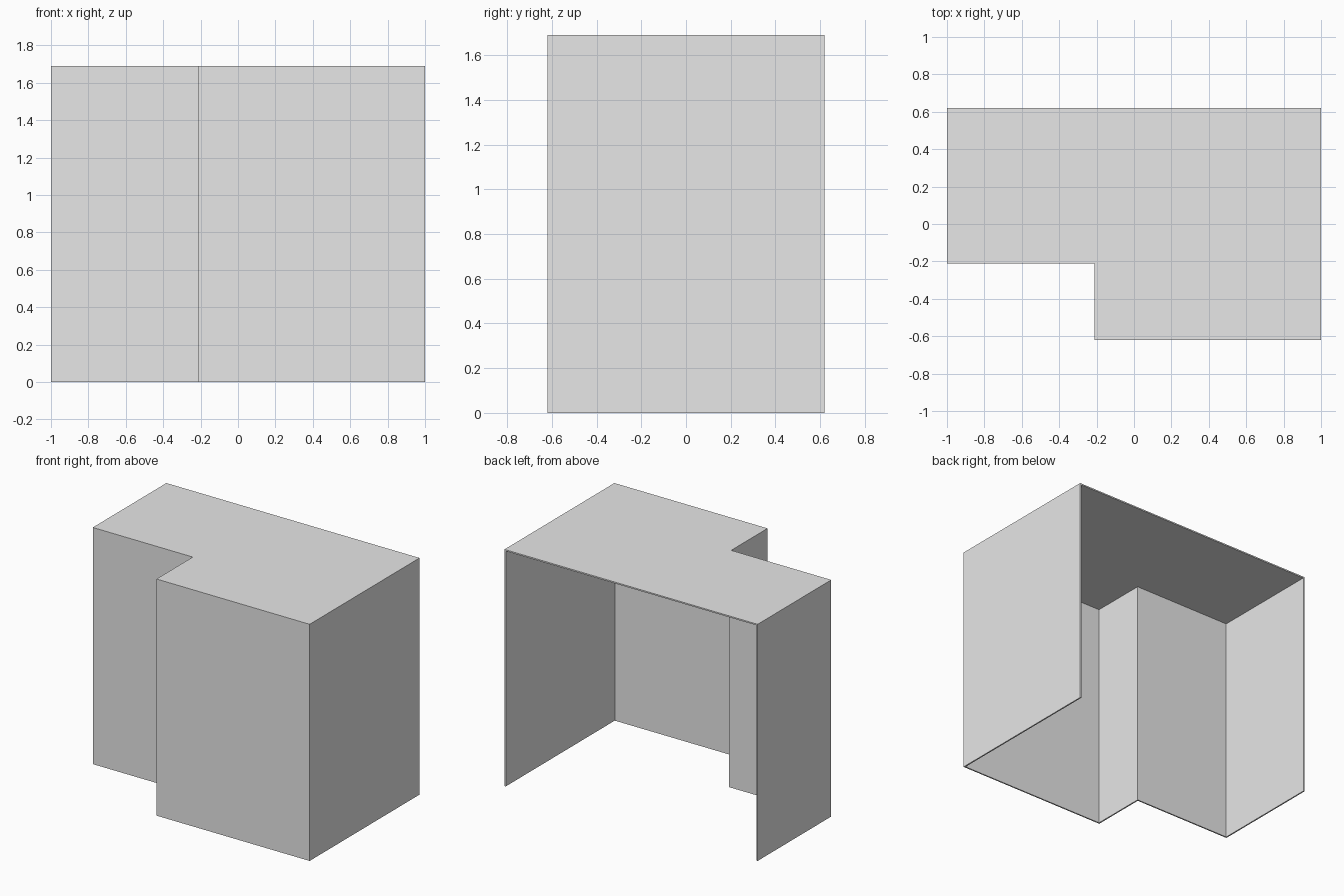
import bpy
import bmesh

cube = bpy.data.objects.get("Cube")
if cube:
    bpy.data.objects.remove(cube, do_unlink=True)

HEIGHT = 1.69
WALL = 0.01

grey = bpy.data.materials.new("light grey")
grey.use_nodes = True
colour = (0.8, 0.8, 0.8, 1)
grey.diffuse_color = colour
grey.node_tree.nodes["Principled BSDF"].inputs["Base Color"].default_value = colour


def extrude_outline(name, outline, bottom, top):
    """Make a flat-shaded prism from a counter-clockwise plan outline."""
    bm = bmesh.new()
    base = bm.faces.new([bm.verts.new((x, y, bottom)) for x, y in outline])
    raised = bmesh.ops.extrude_face_region(bm, geom=[base])["geom"]
    verts = [v for v in raised if isinstance(v, bmesh.types.BMVert)]
    bmesh.ops.translate(bm, verts=verts, vec=(0, 0, top - bottom))
    bmesh.ops.recalc_face_normals(bm, faces=bm.faces)
    mesh = bpy.data.meshes.new(name)
    bm.to_mesh(mesh)
    bm.free()
    mesh.materials.append(grey)
    obj = bpy.data.objects.new(name, mesh)
    bpy.context.collection.objects.link(obj)
    return obj


# Stepped plan, running along the front from the right back corner
# to the left back corner; the back stays open
right, step, left = -1.0, -0.21, 1.0
front, recess, back = -0.62, -0.21, 0.62
outer = [(right, back), (right, recess), (step, recess),
         (step, front), (left, front), (left, back)]
inner = [(right + WALL, back), (right + WALL, recess + WALL),
         (step + WALL, recess + WALL), (step + WALL, front + WALL),
         (left - WALL, front + WALL), (left - WALL, back)]

# Thin walls, open at the back and underneath
extrude_outline("stepped_walls", outer + inner[::-1], 0, HEIGHT - WALL)

# Flat top panel
extrude_outline("top_panel", outer, HEIGHT - WALL, HEIGHT)
